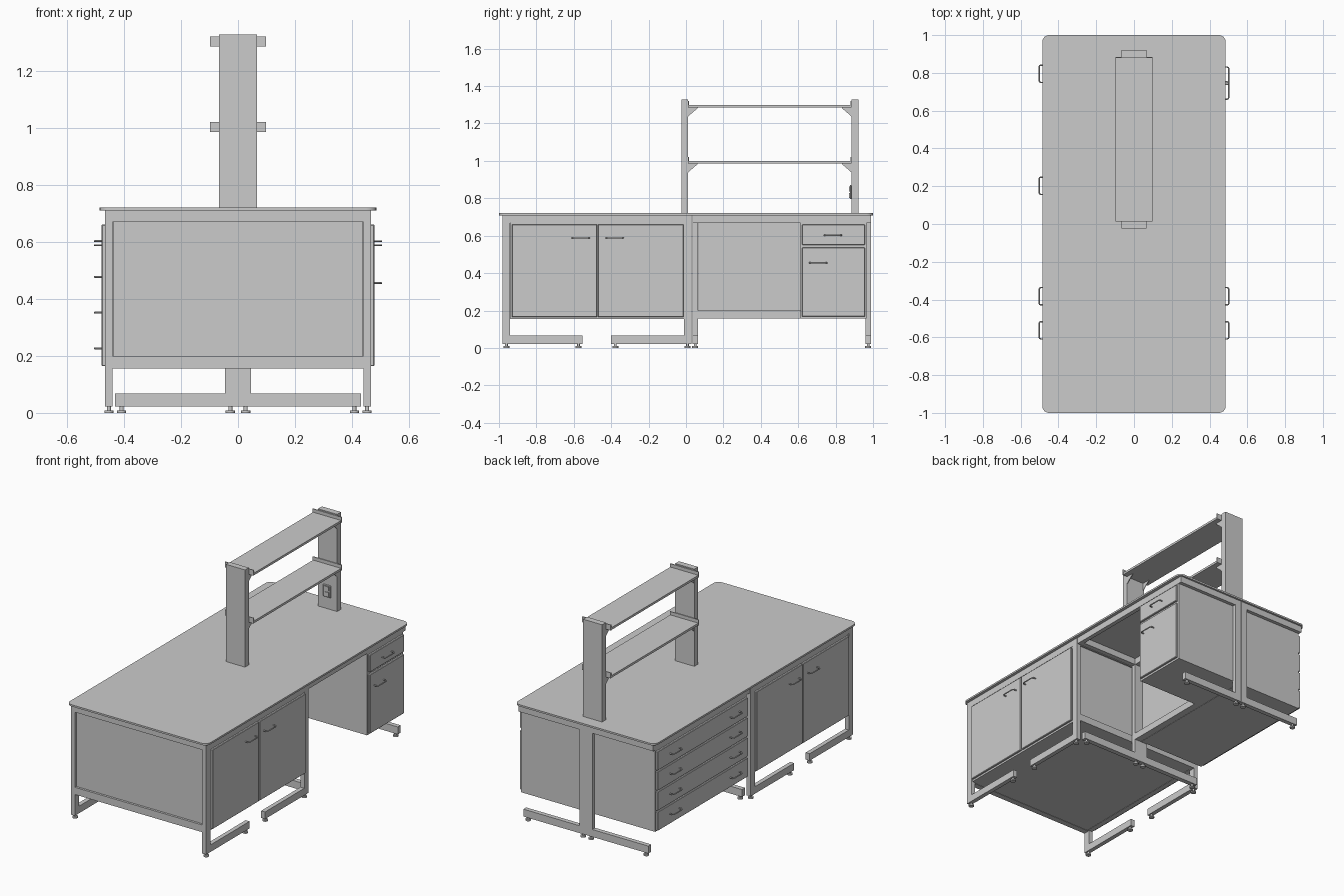
import bpy, bmesh, math
from mathutils import Vector

if "Cube" in bpy.data.objects:
    bpy.data.objects.remove(bpy.data.objects["Cube"])


def finish(name, bm):
    me = bpy.data.meshes.new(name)
    bmesh.ops.recalc_face_normals(bm, faces=bm.faces[:])
    bm.to_mesh(me)
    bm.free()
    ob = bpy.data.objects.new(name, me)
    bpy.context.collection.objects.link(ob)
    return ob


def box(name, x0, x1, y0, y1, z0, z1, bevel=0):
    bm = bmesh.new()
    bmesh.ops.create_cube(bm, size=1)
    for v in bm.verts:
        v.co = Vector(((x0 + x1) / 2 + v.co.x * (x1 - x0),
                       (y0 + y1) / 2 + v.co.y * (y1 - y0),
                       (z0 + z1) / 2 + v.co.z * (z1 - z0)))
    if bevel:
        bmesh.ops.bevel(bm, geom=bm.edges[:], offset=bevel, segments=1, affect='EDGES')
    return finish(name, bm)


def prism(name, pts, move):
    bm = bmesh.new()
    f = bm.faces.new([bm.verts.new(p) for p in pts])
    r = bmesh.ops.extrude_face_region(bm, geom=[f])
    bmesh.ops.translate(bm, vec=move, verts=[v for v in r['geom'] if isinstance(v, bmesh.types.BMVert)])
    return finish(name, bm)


def sbox(name, s, x0, x1, *rest):
    # box on the +x (s=1) or -x (s=-1) side
    return box(name, min(s * x0, s * x1), max(s * x0, s * x1), *rest)


def foot(name, x, y):
    bm = bmesh.new()
    for r, z0, z1 in ((0.016, 0, 0.009), (0.007, 0.009, 0.024)):
        res = bmesh.ops.create_cone(bm, cap_ends=True, segments=20, radius1=r, radius2=r, depth=z1 - z0)
        bmesh.ops.translate(bm, vec=(x, y, (z0 + z1) / 2), verts=res['verts'])
    smooth(finish(name, bm))


def smooth(ob):
    bpy.ops.object.select_all(action='DESELECT')
    ob.select_set(True)
    bpy.context.view_layer.objects.active = ob
    if ob.type == 'CURVE':
        bpy.ops.object.convert(target='MESH')
    bpy.ops.object.shade_smooth_by_angle(angle=math.radians(35))


def handle(name, s, y, z):
    # bent rod pull, standing off the front
    cu = bpy.data.curves.new(name, 'CURVE')
    cu.dimensions = '3D'
    cu.bevel_depth = 0.0038
    cu.bevel_resolution = 1
    cu.use_fill_caps = True
    path = [(0.474, -0.046), (0.493, -0.046), (0.499, -0.043), (0.502, -0.037),
            (0.502, 0.037), (0.499, 0.043), (0.493, 0.046), (0.474, 0.046)]
    sp = cu.splines.new('POLY')
    sp.points.add(len(path) - 1)
    for p, (px, py) in zip(sp.points, path):
        p.co = (s * px, y + py, z, 1)
    ob = bpy.data.objects.new(name, cu)
    bpy.context.collection.objects.link(ob)
    smooth(ob)


def front(name, s, y0, y1, z0, z1):
    sbox(name, s, 0.463, 0.478, y0, y1, z0, z1, 0.003)


# worktop with rounded corners
R, pts = 0.035, []
for cx, cy, a0 in ((1, 1, 0), (-1, 1, 90), (-1, -1, 180), (1, -1, 270)):
    for i in range(7):
        a = math.radians(a0 + i * 15)
        pts.append((cx * (0.485 - R) + R * math.cos(a), cy * (1 - R) + R * math.sin(a), 0.709))
smooth(prism("worktop", pts, (0, 0, 0.011)))

# front half: C frames on both long sides, feet along y
for s, side in ((1, "right"), (-1, "left")):
    for y0, y1, f0, f1, n in ((-0.982, -0.940, -0.982, -0.553, "front"),
                              (-0.012, 0.030, -0.400, 0.030, "middle")):
        sbox(f"{side}_{n}_post", s, 0.440, 0.467, y0, y1, 0.022, 0.709)
        sbox(f"{side}_{n}_foot_bar", s, 0.440, 0.467, f0, f1, 0.022, 0.066)
        for y in (f0 + 0.022, f1 - 0.022):
            foot(f"{side}_{n}_glide", s * 0.453, y)
    sbox(f"{side}_top_rail", s, 0.440, 0.467, -0.982, 0.030, 0.669, 0.709)
for y0, y1, n in ((-0.982, -0.945, "front"), (-0.007, 0.030, "middle")):
    box(f"{n}_top_cross_rail", -0.44, 0.44, y0, y1, 0.669, 0.709)
    box(f"{n}_bottom_cross_rail", -0.44, 0.44, y0, y1, 0.155, 0.2)

# front cupboard, doors on both sides
box("front_cupboard_body", -0.439, 0.439, -0.968, 0.02, 0.157, 0.669)
for s, side in ((1, "right"), (-1, "left")):
    sbox(f"{side}_cupboard_carcass", s, 0.43, 0.463, -0.937, -0.012, 0.155, 0.669)
    front(f"{side}_cupboard_door_a", s, -0.931, -0.476, 0.164, 0.661)
    front(f"{side}_cupboard_door_b", s, -0.470, -0.014, 0.164, 0.661)
    handle(f"{side}_cupboard_handle_a", s, -0.563, 0.588)
    handle(f"{side}_cupboard_handle_b", s, -0.382, 0.588)

# rear half: back-to-back C frames, feet along x
for y0, y1, n in ((0.034, 0.064, "inner"), (0.960, 0.988, "rear")):
    for s, side in ((1, "right"), (-1, "left")):
        sbox(f"{n}_{side}_centre_post", s, 0.0008, 0.045, y0, y1, 0.022, 0.709)
        sbox(f"{n}_{side}_foot_arm", s, 0.0008, 0.432, y0, y1, 0.022, 0.068)
        sbox(f"{n}_{side}_top_arm", s, 0.0008, 0.465, y0, y1, 0.669, 0.709)
        for x in (0.027, 0.408):
            foot(f"{n}_{side}_frame_glide", s * x, (y0 + y1) / 2)
for s, side in ((1, "right"), (-1, "left")):
    sbox(f"rear_{side}_edge_rail", s, 0.438, 0.465, 0.064, 0.960, 0.669, 0.709)
    sbox(f"rear_{side}_centre_rail", s, 0.001, 0.045, 0.064, 0.960, 0.157, 0.2)
    sbox(f"rear_{side}_centre_top_rail", s, 0.001, 0.045, 0.064, 0.960, 0.669, 0.709)

# left drawer unit, four wide drawers
box("drawer_unit_body", -0.463, -0.01, 0.066, 0.966, 0.157, 0.669)
for i in range(4):
    z = 0.164 + i * 0.1255
    front(f"wide_drawer_{i + 1}", -1, 0.070, 0.962, z, z + 0.119)
    for y in (0.202, 0.795):
        handle(f"wide_drawer_handle_{i + 1}", -1, y, z + 0.062)

# right pedestal: drawer over door beside the knee space
box("pedestal_body", 0.03, 0.463, 0.612, 0.966, 0.157, 0.669)
front("pedestal_drawer", 1, 0.620, 0.958, 0.551, 0.659)
front("pedestal_door", 1, 0.620, 0.958, 0.167, 0.536)
handle("pedestal_drawer_handle", 1, 0.785, 0.602)
handle("pedestal_door_handle", 1, 0.707, 0.455)

# shelf uprights
Y0, Y1 = 0.012, 0.884
box("shelf_front_upright", -0.066, 0.066, -0.025, Y0, 0.715, 1.327)
box("shelf_rear_upright", -0.066, 0.066, Y1, 0.922, 0.715, 1.327)

# shelves with end plates and gusset brackets
for zt, n in ((1.000, "lower"), (1.299, "upper")):
    box(f"{n}_shelf", -0.097, 0.097, Y0 + 0.003, Y1 - 0.003, zt - 0.014, zt)
    for y, d, e in ((Y0, 1, "front"), (Y1, -1, "rear")):
        ya, yb = sorted((y, y + d * 0.005))
        box(f"{n}_{e}_end_plate", -0.099, 0.099, ya, yb, zt - 0.014, zt + 0.021)
        for x in (-0.064, 0.060):
            prism(f"{n}_{e}_bracket",
                  [(x, y + d * a, zt - 0.014 - b) for a, b in
                   ((0, 0), (0.052, 0), (0.045, 0.008), (0.008, 0.040), (0, 0.047))],
                  (0.004, 0, 0))

# double socket on the rear upright
box("socket_plate", -0.026, 0.026, Y1 - 0.008, Y1, 0.795, 0.870, 0.002)
for z in (0.815, 0.850):
    box("socket_insert", -0.015, 0.015, Y1 - 0.012, Y1 - 0.006, z - 0.013, z + 0.013)
